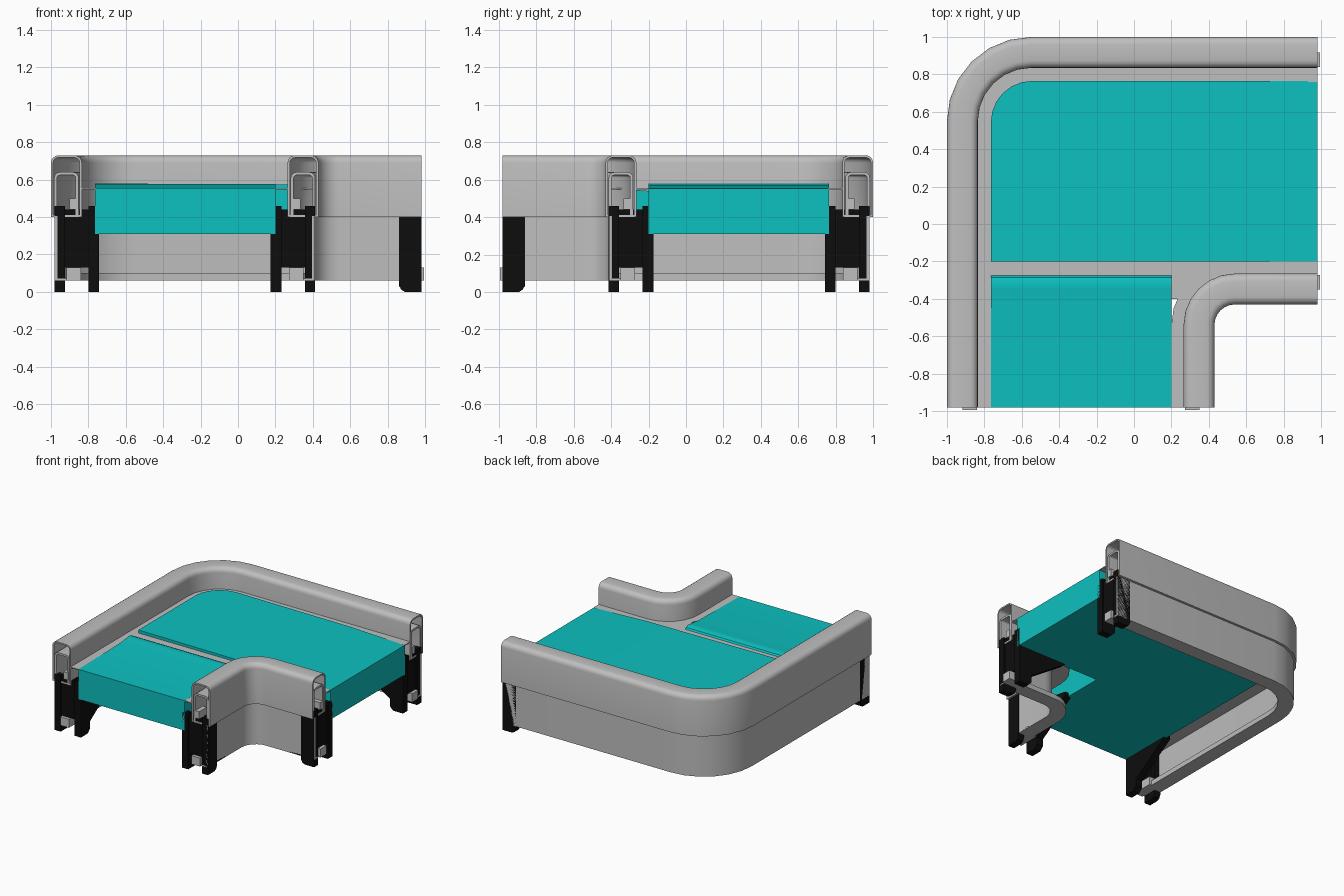
import bpy, bmesh, math

if "Cube" in bpy.data.objects:
    bpy.data.objects.remove(bpy.data.objects["Cube"], do_unlink=True)


def material(name, color):
    m = bpy.data.materials.new(name)
    m.use_nodes = True
    m.diffuse_color = (*color, 1)
    bsdf = m.node_tree.nodes["Principled BSDF"]
    bsdf.inputs["Base Color"].default_value = (*color, 1)
    bsdf.inputs["Roughness"].default_value = 0.6
    return m


GREY = material("light grey metal", (0.52, 0.52, 0.52))
TEAL = material("teal belt", (0.004, 0.53, 0.53))
BLACK = material("black plastic", (0.004, 0.004, 0.004))
END = 0.98


def finish(bm, name, mat):
    bmesh.ops.recalc_face_normals(bm, faces=bm.faces)
    mesh = bpy.data.meshes.new(name)
    bm.to_mesh(mesh)
    bm.free()
    obj = bpy.data.objects.new(name, mesh)
    bpy.context.collection.objects.link(obj)
    mesh.materials.append(mat)
    bpy.ops.object.select_all(action="DESELECT")
    obj.select_set(True)
    bpy.context.view_layer.objects.active = obj
    bpy.ops.object.shade_smooth_by_angle(angle=math.radians(35))
    return obj


def loft(bm, rings):
    """Join closed rings of points and cap both ends."""
    loops = [[bm.verts.new(p) for p in ring] for ring in rings]
    n = len(loops[0])
    for a, b in zip(loops, loops[1:]):
        for i in range(n):
            j = (i + 1) % n
            bm.faces.new((a[i], a[j], b[j], b[i]))
    bm.faces.new(loops[0])
    bm.faces.new(loops[-1])


def sweep(name, profile, center, mat, end=END, steps=6):
    """Carry an (r, z) profile along a straight, a quarter turn and a straight."""
    cx, cy = center
    rings = [[(cx - r, -end, z) for r, z in profile]]
    for i in range(steps + 1):
        a = math.pi - math.pi / 2 * i / steps
        c, s = math.cos(a), math.sin(a)
        rings.append([(cx + r * c, cy + r * s, z) for r, z in profile])
    rings.append([(end, cy + r, z) for r, z in profile])
    bm = bmesh.new()
    loft(bm, rings)
    return finish(bm, name, mat)


def rect(r0, r1, z0, z1):
    return [(r0, z0), (r1, z0), (r1, z1), (r0, z1)]


def channel(r0, r1, z0, z1, round_r, t):
    """Inverted U section with rounded shoulders."""
    def arch(d):
        q = round_r - d
        pts = [(r0 + d, z0)]
        for cx, a0 in ((r0 + round_r, 180), (r1 - round_r, 90)):
            for k in range(5):
                a = math.radians(a0 - 22.5 * k)
                pts.append((cx + q * math.cos(a), z1 - round_r + q * math.sin(a)))
        return pts + [(r1 - d, z0)]
    return arch(0) + arch(t)[::-1]


def prism(name, outline, to_world, lo, hi, mat):
    bm = bmesh.new()
    loft(bm, [[to_world(w, p, q) for p, q in outline] for w in (lo, hi)])
    return finish(bm, name, mat)


def box(name, x0, x1, y0, y1, z0, z1, mat):
    return prism(name, rect(x0, x1, y0, y1), lambda z, x, y: (x, y, z), z0, z1, mat)


# Guard rails, skirts and bottom flanges: s is the direction towards the belt
walls = {"outer": ((-0.55, 0.55), 0.285, 0.45, -1),
         "inner": ((0.54, -0.54), 0.11, 0.275, 1)}
for side, (center, r0, r1, s) in walls.items():
    face = r1 if s < 0 else r0
    sweep(side + "_guard_rail", channel(r0, r1, 0.40, 0.73, 0.04, 0.012), center, GREY)
    sweep(side + "_rail_liner", channel(r0 + 0.017, r1 - 0.017, 0.41, 0.64, 0.03, 0.016),
          center, GREY, 0.975)
    sweep(side + "_rail_floor", rect(r0 + 0.005, r1 - 0.005, 0.40, 0.412), center, GREY, 0.975)
    skirt = [(0.02, 0.06), (0.14, 0.06), (0.14, 0.10), (0.13, 0.10),
             (0.13, 0.072), (0.035, 0.072), (0.035, 0.405), (0.02, 0.405)]
    sweep(side + "_skirt", [(face + s * d, z) for d, z in skirt], center, GREY)

# Thin grey deck around and between the belts
sweep("outer_deck", rect(0.21, 0.29, 0.547, 0.555), walls["outer"][0], GREY)
sweep("inner_deck", rect(0.27, 0.34, 0.547, 0.555), walls["inner"][0], GREY)
box("transfer_deck", -0.765, END, -0.275, -0.2, 0.547, 0.555, GREY)
box("deck_corner", 0.2, 0.4, -0.4, -0.27, 0.547, 0.555, GREY)

# Main belt with one rounded corner
bm = bmesh.new()
main = [(-0.765, 0.31), (END, 0.31), (END, 0.553), (0.5, 0.572), (-0.765, 0.58)]
loft(bm, [[(x, y, z) for x, z in main] for y in (-0.2, 0.765)])
corner = [e for e in bm.edges
          if all(v.co.x < -0.76 and v.co.y > 0.76 for v in e.verts)]
bmesh.ops.bevel(bm, geom=corner, offset=0.22, segments=6, profile=0.5, affect="EDGES")
finish(bm, "main_belt", TEAL)

# Infeed belt with a nosed rear edge
infeed = [(-END, 0.31), (-0.2, 0.31), (-0.2, 0.54), (-0.27, 0.545), (-0.285, 0.568),
          (-0.31, 0.578), (-0.35, 0.574), (-0.45, 0.563), (-END, 0.555)]
prism("infeed_belt", infeed, lambda x, y, z: (x, y, z), -0.765, 0.2, TEAL)

# Leg sets at the four open ends
plain_leg = [(0, 0), (0.085, 0), (0.108, 0.012), (0.12, 0.04), (0.12, 0.40),
             (0.04, 0.40), (0.04, 0.46), (0, 0.46)]
gusset_leg = [(0, 0), (0.09, 0), (0.12, 0.03), (0.12, 0.09), (0.45, 0.31),
              (0.45, 0.34), (0.10, 0.40), (0.04, 0.46), (0, 0.46)]
ends = {"front": lambda u, v, z: (u, v - END, z),
        "right_end": lambda u, v, z: (END - v, -u, z)}
sets = {"outer": (-0.98, 1), "inner": (0.413, -1)}

for end_name, place in ends.items():
    for side, (base, d) in sets.items():
        tag = end_name + "_" + side

        def part(name, outline, a, b, mat):
            prism(tag + name, outline, place, base + d * a, base + d * b, mat)

        part("_plain_leg", plain_leg, 0, 0.055, BLACK)
        part("_gusset_leg", gusset_leg, 0.18, 0.238, BLACK)
        part("_leg_web", rect(0.01, 0.09, 0.13, 0.44), 0.03, 0.2, BLACK)
        part("_foot_strip", rect(0.1, 0.24, 0.064, 0.072), 0.003, 0.05, BLACK)
        part("_joint_block", rect(-0.015, 0.16, 0.06, 0.13), 0.063, 0.14, GREY)
        part("_rail_peg", rect(0.0, 0.1, 0.44, 0.5), 0.08, 0.12, GREY)
